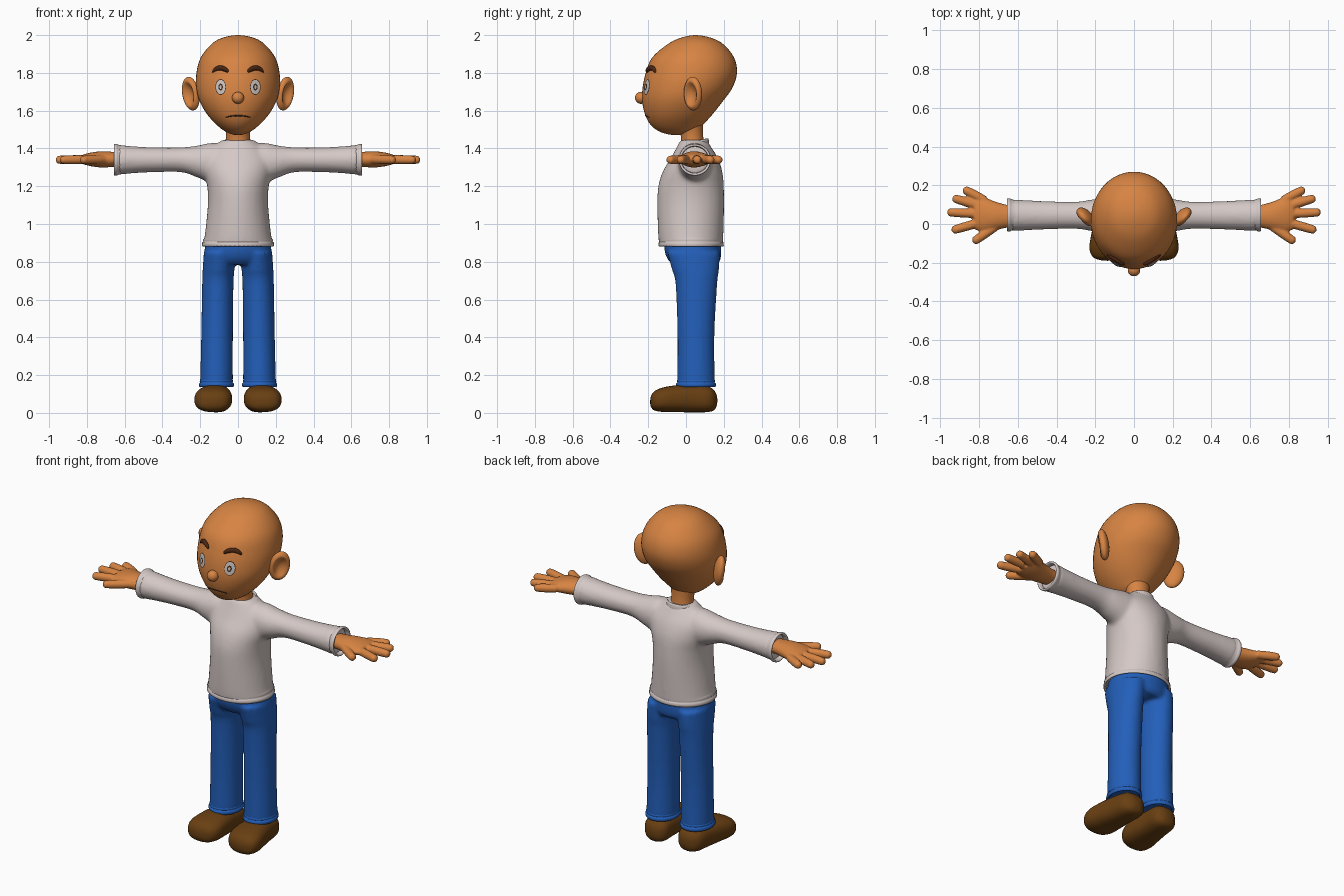
import bpy, bmesh, math
from mathutils import Vector, Matrix
from mathutils.bvhtree import BVHTree

if "Cube" in bpy.data.objects:
    bpy.data.objects.remove(bpy.data.objects["Cube"])

X, Y, Z = Vector((1, 0, 0)), Vector((0, 1, 0)), Vector((0, 0, 1))


def material(name, rgb):
    m = bpy.data.materials.new(name)
    m.diffuse_color = (*rgb, 1)
    m.use_nodes = True
    m.node_tree.nodes["Principled BSDF"].inputs["Base Color"].default_value = m.diffuse_color
    return m


SKIN = material("skin", (0.68, 0.23, 0.055))
SHIRT = material("shirt_grey", (0.66, 0.58, 0.56))
DENIM = material("denim_blue", (0.017, 0.115, 0.49))
LEATHER = material("shoe_brown", (0.14, 0.05, 0.006))
HAIR = material("brow_brown", (0.07, 0.02, 0.006))
EYE = material("eye_grey", (0.60, 0.56, 0.54))
DARK = material("dark_line", (0.06, 0.025, 0.012))


def spline(st, steps):
    """Smooth stations (x, y, z, ra, rb); zero-radius ends become round poles."""
    def ghost(end, nxt):
        if end[3] == 0:
            return nxt[:3] + [-nxt[3], -nxt[4]]
        return [2 * a - b for a, b in zip(end, nxt)]
    st = [list(s) for s in st]
    p = [ghost(st[0], st[1])] + st + [ghost(st[-1], st[-2])]
    out = []
    for i in range(1, len(p) - 2):
        for k in range(steps):
            t = k / steps
            out.append([0.5 * (2 * b + (c - a) * t + (2 * a - 5 * b + 4 * c - d) * t * t
                               + (3 * b - a - 3 * c + d) * t ** 3)
                        for a, b, c, d in zip(*p[i - 1:i + 3])])
    return out + [st[-1]]


def loft(bm, st, u, v, n=32, steps=4, power=1.0, cap=True):
    """Elliptical tube through the stations, rings lying in the u-v plane."""
    rings = []
    for x, y, z, ra, rb in spline(st, steps) if steps > 1 else st:
        c = Vector((x, y, z))
        if ra == 0:
            rings.append([bm.verts.new(c)])
            continue
        ring = []
        for i in range(n):
            a = math.tau * i / n
            ca, sa = math.cos(a), math.sin(a)
            ring.append(bm.verts.new(c + u * ra * math.copysign(abs(ca) ** power, ca)
                                     + v * rb * math.copysign(abs(sa) ** power, sa)))
        rings.append(ring)
    for a, b in zip(rings, rings[1:]):
        for i in range(n):
            j = (i + 1) % n
            q = [a[i % len(a)], a[j % len(a)], b[j % len(b)], b[i % len(b)]]
            bm.faces.new(list(dict.fromkeys(q)))
    if cap:
        for r in (rings[0], rings[-1]):
            if len(r) > 1:
                bm.faces.new(r)


def finish(bm, name, mat, mirror=False, voxel=0, smooth=6):
    bmesh.ops.recalc_face_normals(bm, faces=bm.faces)
    for f in bm.faces:
        f.smooth = True
    me = bpy.data.meshes.new(name)
    bm.to_mesh(me)
    bm.free()
    ob = bpy.data.objects.new(name, me)
    bpy.context.collection.objects.link(ob)
    me.materials.append(mat)
    if voxel:
        r = ob.modifiers.new("blend", 'REMESH')
        r.mode, r.voxel_size, r.use_smooth_shade = 'VOXEL', voxel, True
        s = ob.modifiers.new("relax", 'SMOOTH')
        s.factor, s.iterations = 0.5, smooth
    if mirror:
        ob.modifiers.new("mirror", 'MIRROR')
    return ob


def part(name, mat, st, u, v, mirror=False, **kw):
    bm = bmesh.new()
    loft(bm, st, u, v, **kw)
    return finish(bm, name, mat, mirror)


def upright(rows, cx=0):
    """Rows (z, front y, back y, half width) to stations."""
    return [(cx, (f + b) / 2, z, w, (b - f) / 2) for z, f, b, w in rows]


# Head
bm = bmesh.new()
loft(bm, upright([(2.0, .05, .05, 0), (1.985, -.03, .135, .085), (1.95, -.10, .20, .143),
                  (1.88, -.18, .255, .198), (1.80, -.213, .27, .22), (1.72, -.23, .245, .221),
                  (1.65, -.232, .195, .203), (1.58, -.217, .14, .163), (1.525, -.187, .09, .113),
                  (1.487, -.135, .05, .062), (1.47, -.05, -.05, 0)]), X, Y, n=48)
bmesh.ops.recalc_face_normals(bm, faces=bm.faces)
skull = BVHTree.FromBMesh(bm)
finish(bm, "head", SKIN)


def face_y(x, z):
    return skull.ray_cast(Vector((x, -1, z)), Y)[0].y


# Nose and neck
part("nose", SKIN, [(0, -.238 + .032 * math.cos(math.pi * i / 8), 1.668,
                     .032 * math.sin(math.pi * i / 8) if 0 < i < 8 else 0,
                     .032 * math.sin(math.pi * i / 8) if 0 < i < 8 else 0) for i in range(9)],
     X, Z, n=20, steps=2)
part("neck", SKIN, upright([(1.37, -.03, .105, .07), (1.43, -.025, .095, .064),
                            (1.48, -.03, .09, .064), (1.54, -.05, .09, .075)]), X, Y)

# Ears: flattened balls with a hollow on the outer front
bm = bmesh.new()
bmesh.ops.create_uvsphere(bm, u_segments=32, v_segments=24, radius=1)
for v in bm.verts:
    r2 = v.co.x ** 2 + v.co.z ** 2
    if v.co.y < 0 and r2 < .55:
        v.co.y += 1.2 * (1 - r2 / .55)
bm.transform(Matrix.Translation((.25, .037, 1.69)) @ Matrix.Rotation(.17, 4, 'Y')
             @ Matrix.Rotation(.85, 4, 'Z') @ Matrix.Diagonal((.058, .032, .09, 1)))
finish(bm, "ears", SKIN, True)


# Eyes: thin layers that follow the face
def eye_layer(name, mat, rx, rz, lift):
    bm = bmesh.new()
    rings = []
    for k in range(5):
        ring = []
        for i in range(24 if k else 1):
            a = math.tau * i / 24
            x, z = .092 + rx * k / 4 * math.cos(a), 1.725 + rz * k / 4 * math.sin(a)
            ring.append(bm.verts.new((x, face_y(x, z) - lift, z)))
        rings.append(ring)
    for a, b in zip(rings, rings[1:]):
        for i in range(24):
            j = (i + 1) % 24
            q = [a[i % len(a)], b[i], b[j], a[j % len(a)]]
            bm.faces.new(list(dict.fromkeys(q)))
    finish(bm, name, mat, True)


for name, mat, rx, rz, lift in (("eye_outlines", DARK, .028, .042, .002),
                                ("eye_whites", EYE, .025, .038, .004),
                                ("irises", DARK, .012, .018, .006),
                                ("eye_glints", EYE, .006, .010, .008)):
    eye_layer(name, mat, rx, rz, lift)

# Eyebrows and mouth
brow = [(.049, 1.810, 0), (.055, 1.812, .010), (.075, 1.822, .014), (.10, 1.826, .013),
        (.122, 1.818, .011), (.134, 1.808, .007), (.138, 1.805, 0)]
part("eyebrows", HAIR, [(x, face_y(x, z) - .003, z, r, r) for x, z, r in brow], Y, Z, True, n=12)
mouth = []
for i in range(-8, 9):
    x = i * .0083
    z = 1.574 - 2.2 * x * x
    r = .0035 if abs(i) < 8 else 0
    mouth.append((x, face_y(x, z), z, r, r))
part("mouth", DARK, mouth, Y, Z, n=8, steps=1)

# Shirt: torso and sleeves blended together
bm = bmesh.new()
loft(bm, upright([(.885, -.142, .195, .187), (.95, -.148, .198, .175), (1.1, -.152, .202, .16),
                  (1.2, -.147, .20, .163), (1.28, -.122, .192, .18), (1.35, -.08, .168, .18),
                  (1.405, -.05, .135, .135), (1.445, -.03, .11, .085)]), X, Y)
for s in (1, -1):
    loft(bm, [(s * x, .045, z, ry, rz) for x, z, ry, rz in
              ((.05, 1.33, .09, .09), (.14, 1.325, .09, .105), (.21, 1.33, .083, .086),
               (.30, 1.34, .07, .066), (.45, 1.34, .073, .066), (.56, 1.34, .078, .072),
               (.635, 1.34, .083, .08))], Y, Z)
finish(bm, "shirt", SHIRT, voxel=.011, smooth=8)

# Sleeve ends, hem and collar
part("sleeve_cuffs", SHIRT, [(x, .047, 1.34, r + .001, r) for x, r in
                             ((.60, .074), (.632, .079), (.640, .084), (.652, .084),
                              (.657, .080), (.652, .072), (.61, .068))], Y, Z, True,
     steps=2, cap=False)
part("shirt_hem", SHIRT, [(0, .027, z, .186 + d, .168 + d) for z, d in
                          ((.93, -.010), (.912, .001), (.908, -.003), (.904, .003),
                           (.885, .005), (.880, .001), (.885, -.006), (.90, -.012))],
     X, Y, n=48, steps=1, cap=False)
bm = bmesh.new()
loft(bm, [(0, .037, 1.43 + dz, .078 + d, .074 + d) for dz, d in
          ((-.03, .012), (-.005, .010), (.006, .005), (.004, -.002), (-.02, -.006))],
     X, Y, steps=2, cap=False)
for v in bm.verts:
    v.co.z += (v.co.y - .037) * .22
finish(bm, "collar", SHIRT)

# Hands: palm and five fingers blended together
bm = bmesh.new()
loft(bm, [(x, y, 1.342, ry, rz) for x, y, ry, rz in
          ((.60, .04, .05, .038), (.66, .04, .06, .040), (.72, .043, .074, .043),
           (.78, .05, .09, .036), (.825, .055, .083, .024))], Y, Z)
fingers = (((.77, .122), (.864, .172)), ((.79, .092), (.918, .129)), ((.79, .052), (.944, .060)),
           ((.79, .010), (.922, -.028)), ((.69, .005), (.815, -.082)))
for a, b in fingers:
    a, b = Vector((*a, 1.342)), Vector((*b, 1.340))
    d = (b - a).normalized()
    pts = [(a, .022), (a.lerp(b, .5), .024), (b, .022), (b + d * .015, .016), (b + d * .022, 0)]
    loft(bm, [(*p, r, r) for p, r in pts], d.cross(Z), Z, n=16)
finish(bm, "hands", SKIN, True, voxel=.006, smooth=4)

# Trousers: hips and legs blended together
bm = bmesh.new()
loft(bm, upright([(.91, -.118, .186, .172), (.85, -.112, .187, .178), (.81, -.095, .182, .176),
                  (.785, -.07, .165, .165)]), X, Y)
for s in (1, -1):
    for_leg = [(.85, -.10, .18, .083, .098), (.76, -.075, .175, .084, .103),
               (.68, -.055, .165, .083, .107), (.40, -.045, .15, .084, .111),
               (.15, -.047, .153, .087, .114)]
    for_leg = [(s * cx, (f + b) / 2, z, w, (b - f) / 2) for z, f, b, w, cx in for_leg]
    loft(bm, for_leg, X, Y)
finish(bm, "trousers", DENIM, voxel=.010, smooth=6)
part("trouser_cuffs", DENIM, [(.114, .053, z, .087 + d, .1 + d) for z, d in
                              ((.178, -.004), (.168, .002), (.162, -.001), (.155, .005),
                               (.142, .005), (.136, -.002), (.145, -.01))],
     X, Y, True, steps=2, cap=False)

# Shoes
part("shoes", LEATHER, [(.122 - .08 * y, y, z, rx, rz) for y, z, rx, rz in
                        ((.166, .065, 0, 0), (.155, .066, .045, .045), (.12, .072, .075, .067),
                         (.04, .076, .083, .073), (-.05, .075, .094, .071),
                         (-.12, .070, .099, .065), (-.165, .064, .082, .052),
                         (-.184, .060, .048, .031), (-.19, .058, 0, 0))],
     X, Z, True, power=.8)
